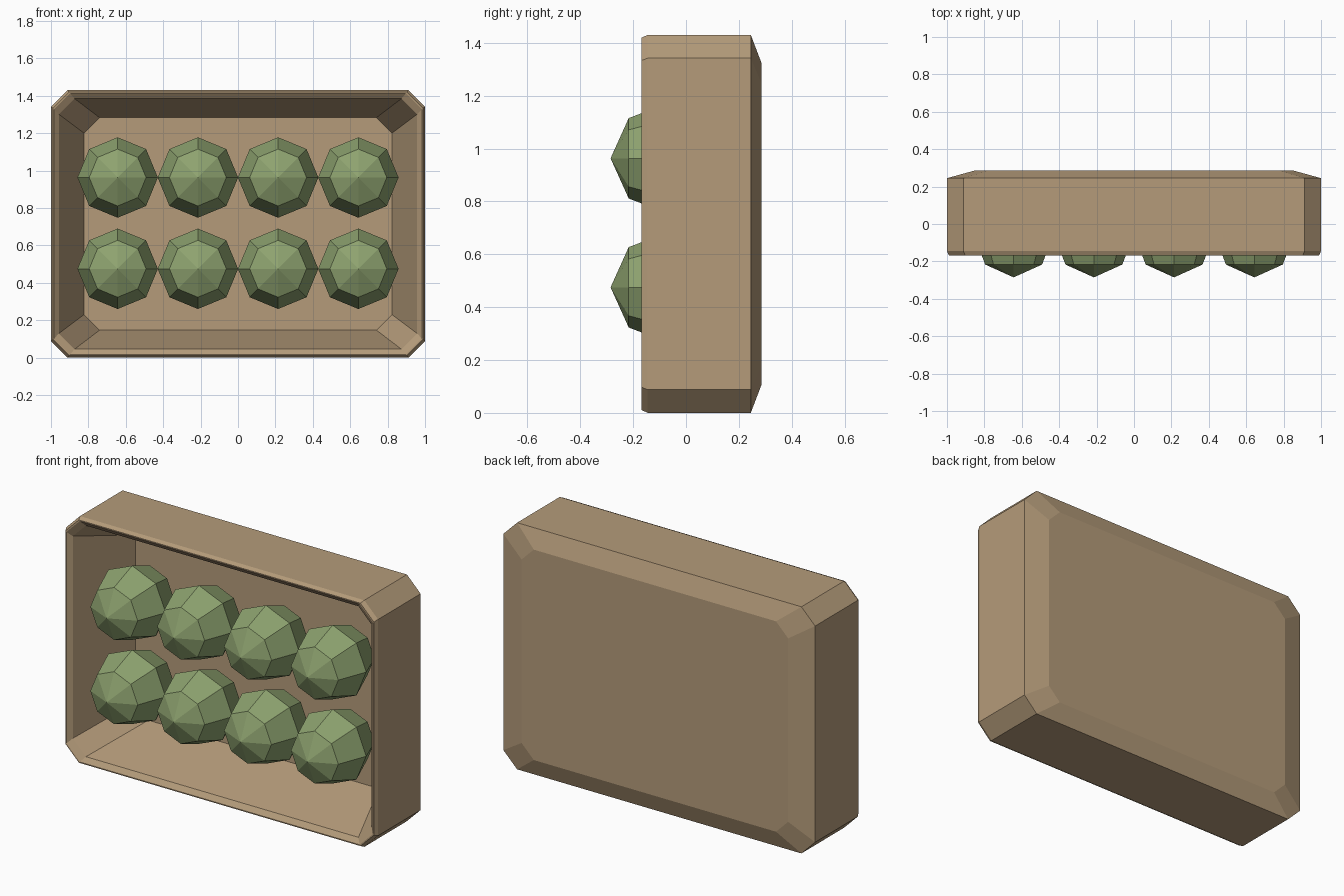
import bpy, bmesh
from mathutils import Matrix

cube = bpy.data.objects.get("Cube")
if cube:
    bpy.data.objects.remove(cube, do_unlink=True)


def material(name, rgb):
    mat = bpy.data.materials.new(name)
    mat.use_nodes = True
    color = (*rgb, 1.0)
    mat.diffuse_color = color
    mat.node_tree.nodes["Principled BSDF"].inputs["Base Color"].default_value = color
    return mat


def make_object(name, bm, mat):
    bmesh.ops.recalc_face_normals(bm, faces=bm.faces)
    mesh = bpy.data.meshes.new(name)
    bm.to_mesh(mesh)
    bm.free()
    mesh.materials.append(mat)
    obj = bpy.data.objects.new(name, mesh)
    bpy.context.collection.objects.link(obj)
    return obj


tan = material("crate tan", (0.46, 0.33, 0.195))
green = material("produce green", (0.27, 0.365, 0.16))

HALF_W, HALF_H = 1.0, 0.715


def chamfered_ring(bm, y, inset_x, inset_z, cut):
    """Rectangle with cut corners, standing in the XZ plane at depth y."""
    w, h = HALF_W - inset_x, HALF_H - inset_z
    points = [(w, h - cut), (w - cut, h), (cut - w, h), (-w, h - cut),
              (-w, cut - h), (cut - w, -h), (w - cut, -h), (w, cut - h)]
    return [bm.verts.new((x, y, z + HALF_H)) for x, z in points]


# Tray: loft from the back panel, round the rim, to the inner floor
sections = [
    (0.285, 0.145, 0.105, 0.078),   # back panel
    (0.245, 0.0, 0.0, 0.088),       # outer wall, back
    (-0.145, 0.0, 0.0, 0.088),      # outer wall, front
    (-0.168, 0.011, 0.011, 0.086),  # rim, outer edge
    (-0.168, 0.017, 0.017, 0.085),  # rim, inner edge
    (-0.145, 0.042, 0.045, 0.084),  # lip
    (0.235, 0.177, 0.147, 0.083),   # inner floor
]
bm = bmesh.new()
rings = [chamfered_ring(bm, *s) for s in sections]
for a, b in zip(rings, rings[1:]):
    for i in range(len(a)):
        j = (i + 1) % len(a)
        bm.faces.new((a[i], a[j], b[j], b[i]))
bm.faces.new(rings[0])
bm.faces.new(rings[-1])
make_object("tray", bm, tan)

# Produce: two rows of four faceted balls with their poles facing forward
for row, z in enumerate((0.475, 0.963)):
    for col in range(4):
        bm = bmesh.new()
        bmesh.ops.create_uvsphere(bm, u_segments=8, v_segments=4, radius=0.215)
        bmesh.ops.scale(bm, vec=(1, 1, 1.09), verts=bm.verts)
        bmesh.ops.rotate(bm, matrix=Matrix.Rotation(1.5708, 3, "X"), verts=bm.verts)
        ball = make_object(f"produce_{row + 1}_{col + 1}", bm, green)
        ball.location = ((col - 1.5) * 0.429, -0.051, z)
